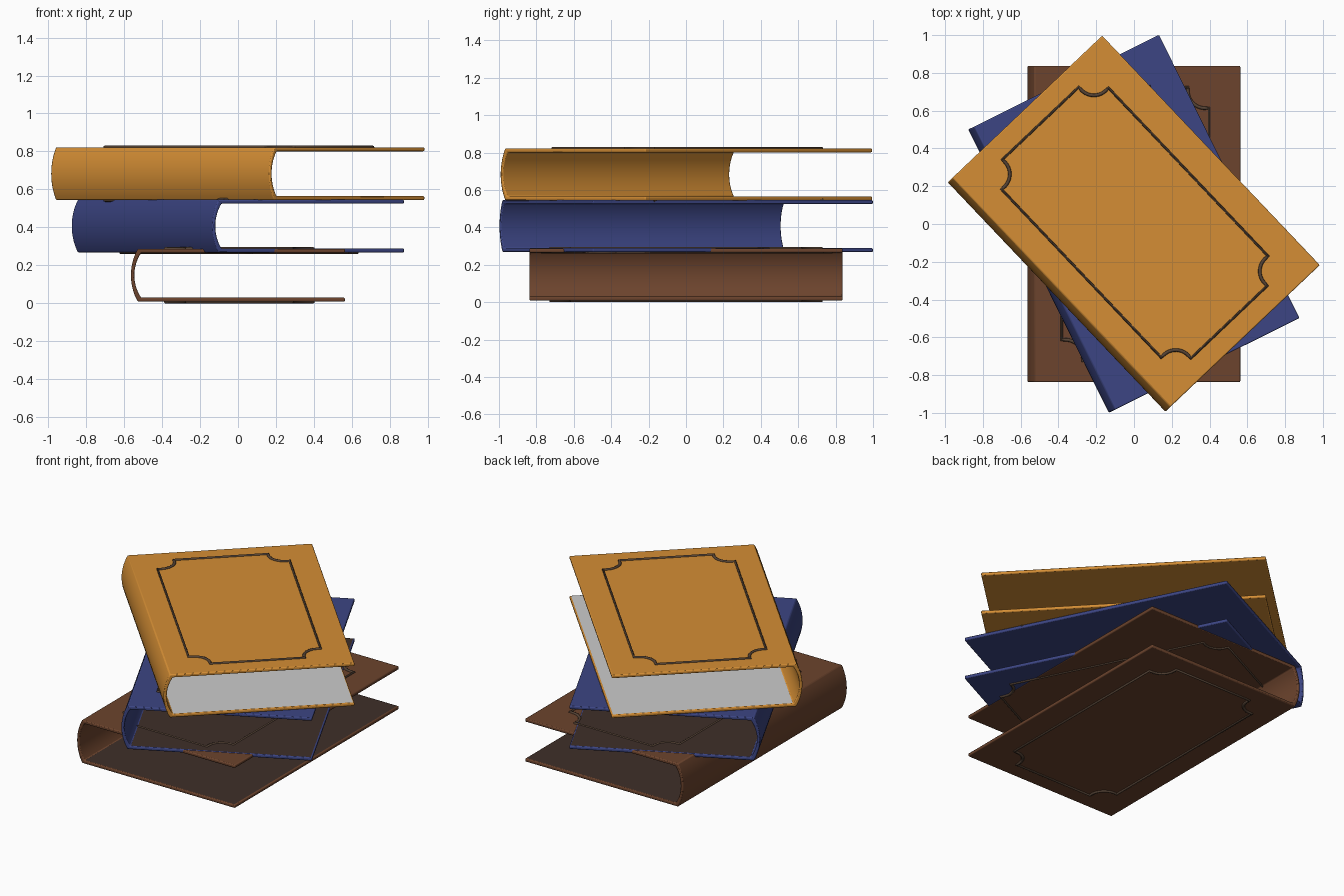
import bpy, bmesh
from math import sin, cos, pi, radians
from mathutils import Matrix

if "Cube" in bpy.data.objects:
    bpy.data.objects.remove(bpy.data.objects["Cube"])

W0, W1, L = -0.525, 0.566, 0.837      # hinge x, fore edge x, half length
H, T, BULGE, R = 0.278, 0.021, 0.036, 0.009


def material(name, rgb):
    m = bpy.data.materials.new(name)
    m.diffuse_color = (*rgb, 1)
    m.use_nodes = True
    m.node_tree.nodes["Principled BSDF"].inputs["Base Color"].default_value = m.diffuse_color
    return m


def add(name, data, mat, place):
    ob = bpy.data.objects.new(name, data)
    bpy.context.collection.objects.link(ob)
    ob.matrix_world = place
    if mat:
        data.materials.append(mat)
    bpy.ops.object.select_all(action='DESELECT')
    ob.select_set(True)
    bpy.context.view_layer.objects.active = ob
    return ob


def spine_arc(x, z0, z1, n=14):
    # shallow curve from (x, z0) to (x, z1), bulging towards -x
    r = ((z1 - z0) ** 2 / 4 + BULGE ** 2) / (2 * BULGE)
    pts = []
    for i in range(n + 1):
        z = z0 + (z1 - z0) * i / n
        d = z - (z0 + z1) / 2
        pts.append((x - BULGE + r - (r * r - d * d) ** 0.5, z))
    return pts


def cover(name, mat, place):
    # C-shaped binding profile extruded along the book's length
    prof = [(W1, 0)] + spine_arc(W0, 0, H) + [(W1, H), (W1, H - T)]
    prof += spine_arc(W0 + 0.018, T, H - T)[::-1] + [(W1, T)]
    bm = bmesh.new()
    face = bm.faces.new([bm.verts.new((x, -L, z)) for x, z in prof])
    ext = bmesh.ops.extrude_face_region(bm, geom=[face])
    verts = [v for v in ext['geom'] if isinstance(v, bmesh.types.BMVert)]
    bmesh.ops.translate(bm, verts=verts, vec=(0, 2 * L, 0))
    bmesh.ops.recalc_face_normals(bm, faces=bm.faces)
    me = bpy.data.meshes.new(name)
    bm.to_mesh(me)
    bm.free()
    ob = add(name, me, mat, place)
    bpy.ops.object.shade_smooth_by_angle(angle=radians(35))
    bev = ob.modifiers.new("soft_edges", 'BEVEL')
    bev.width, bev.segments = 0.006, 2
    bev.limit_method, bev.angle_limit = 'ANGLE', radians(50)


def endpaper(name, mat, place):
    # sheet lying on the inside of the lower board
    x0, x1, y, z = W0 + 0.01, W1 - 0.008, L - 0.008, T + 0.001
    me = bpy.data.meshes.new(name)
    me.from_pydata([(x0, -y, z), (x1, -y, z), (x1, y, z), (x0, y, z)], [], [(0, 1, 2, 3)])
    add(name, me, mat, place)


def ornament(name, mat, place, z):
    # raised rectangular frame with scooped, stepped corners
    hx, hy, step, r = 0.39, 0.725, 0.02, 0.092
    pts = []
    for sx, sy in ((1, 1), (-1, 1), (-1, -1), (1, -1)):
        cx, cy = hx - step, hy - step
        q = [(hx, cy - r)]
        q += [(cx - r * sin(a), cy - r * cos(a)) for a in (pi / 2 * i / 10 for i in range(11))]
        q += [(cx - r, hy)]
        if sx * sy < 0:
            q.reverse()
        pts += [(sx * x + 0.01, sy * y) for x, y in q]
    cu = bpy.data.curves.new(name, 'CURVE')
    cu.dimensions = '3D'
    cu.bevel_depth, cu.bevel_resolution = R, 2
    sp = cu.splines.new('POLY')
    sp.points.add(len(pts) - 1)
    for p, (x, y) in zip(sp.points, pts):
        p.co = (x, y, z, 1)
    sp.use_cyclic_u = True
    add(name, cu, mat, place)
    bpy.ops.object.convert(target='MESH')
    bpy.ops.object.shade_smooth_by_angle(angle=radians(50))


trim = material("dark_trim", (0.09, 0.055, 0.035))
dark = material("dark_paper", (0.05, 0.028, 0.022))

# name, cover colour, endpaper, base height, turn
books = [
    ("bottom_book", (0.15, 0.057, 0.026), dark, 0.009, 0),
    ("middle_book", (0.045, 0.06, 0.23), dark, 0.268, 26.4),
    ("top_book", (0.66, 0.27, 0.035), None, 0.544, 43.5),
]
for name, rgb, paper, z, turn in books:
    place = Matrix.Translation((-0.003, 0, z)) @ Matrix.Rotation(radians(turn), 4, 'Z')
    cover(name + "_cover", material(name + "_cloth", rgb), place)
    endpaper(name + "_endpaper", paper, place)
    ornament(name + "_upper_frame", trim, place, H)
    ornament(name + "_lower_frame", trim, place, 0)
